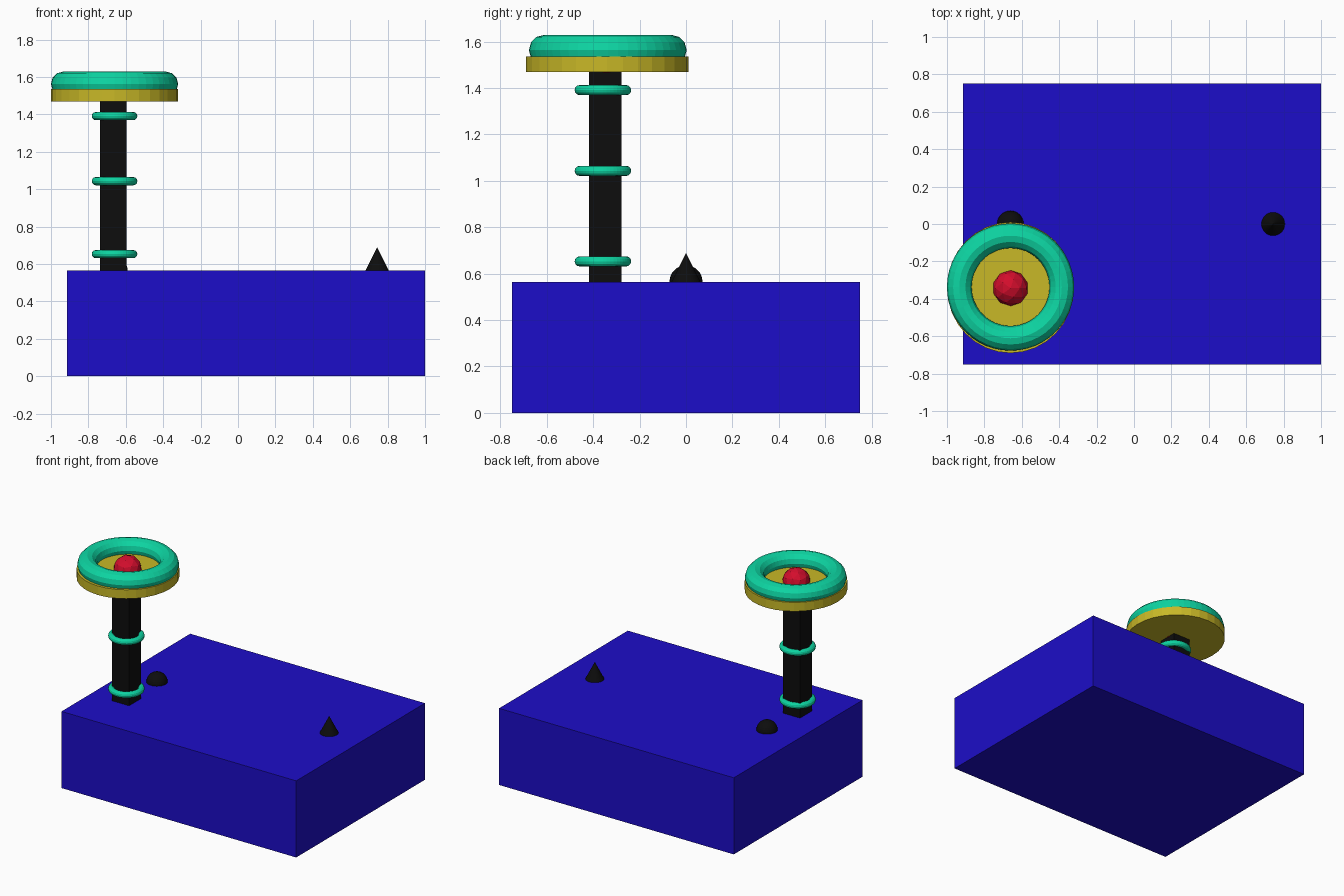
import bpy

if "Cube" in bpy.data.objects:
    bpy.data.objects.remove(bpy.data.objects["Cube"])


def material(name, rgb):
    m = bpy.data.materials.new(name)
    m.diffuse_color = (*rgb, 1)
    m.use_nodes = True
    m.node_tree.nodes["Principled BSDF"].inputs["Base Color"].default_value = m.diffuse_color
    return m


BLUE = material("blue", (0.012, 0.004, 0.58))
BLACK = material("black", (0.004, 0.004, 0.004))
GREEN = material("green", (0.004, 0.66, 0.36))
YELLOW = material("yellow", (0.58, 0.48, 0.02))
RED = material("red", (0.65, 0.004, 0.025))


def finish(name, mat, scale=(1, 1, 1)):
    ob = bpy.context.object
    ob.name = name
    ob.scale = scale
    ob.data.materials.append(mat)
    return ob


def box(name, mat, lo, hi):
    centre = [(a + b) / 2 for a, b in zip(lo, hi)]
    bpy.ops.mesh.primitive_cube_add(size=1, location=centre)
    return finish(name, mat, [b - a for a, b in zip(lo, hi)])


def ring(name, loc, major, minor):
    bpy.ops.mesh.primitive_torus_add(location=loc, major_radius=major, minor_radius=minor,
                                     major_segments=48, minor_segments=12)
    return finish(name, GREEN)


TOP = 0.565  # top of the base

# Base block and square column
box("base", BLUE, (-0.915, -0.75, 0), (1, 0.75, TOP))
box("column", BLACK, (-0.737, -0.418, TOP - 0.03), (-0.596, -0.277, 1.5))

# Bands around the column
for i, z in enumerate((0.653, 1.043, 1.391)):
    ring(f"column_band_{i + 1}", (-0.66, -0.358, z), 0.1, 0.022)

# Wheel head: disc, rim and centre knob
bpy.ops.mesh.primitive_cylinder_add(vertices=32, radius=1, depth=1, location=(-0.66, -0.34, 1.502))
finish("head_disc", YELLOW, (0.34, 0.35, 0.066))
ring("head_rim", (-0.66, -0.337, 1.563), 0.274, 0.066)
bpy.ops.mesh.primitive_ico_sphere_add(subdivisions=2, radius=0.096, location=(-0.66, -0.343, 1.531))
finish("head_knob", RED)

# Small cone and dome on the base
bpy.ops.mesh.primitive_cone_add(vertices=32, radius1=0.063, radius2=0, depth=0.125,
                                location=(0.744, 0, TOP + 0.0615))
finish("cone_marker", BLACK)
bpy.ops.mesh.primitive_uv_sphere_add(segments=32, ring_count=16, radius=0.071, location=(-0.661, 0, TOP))
finish("dome_marker", BLACK)
